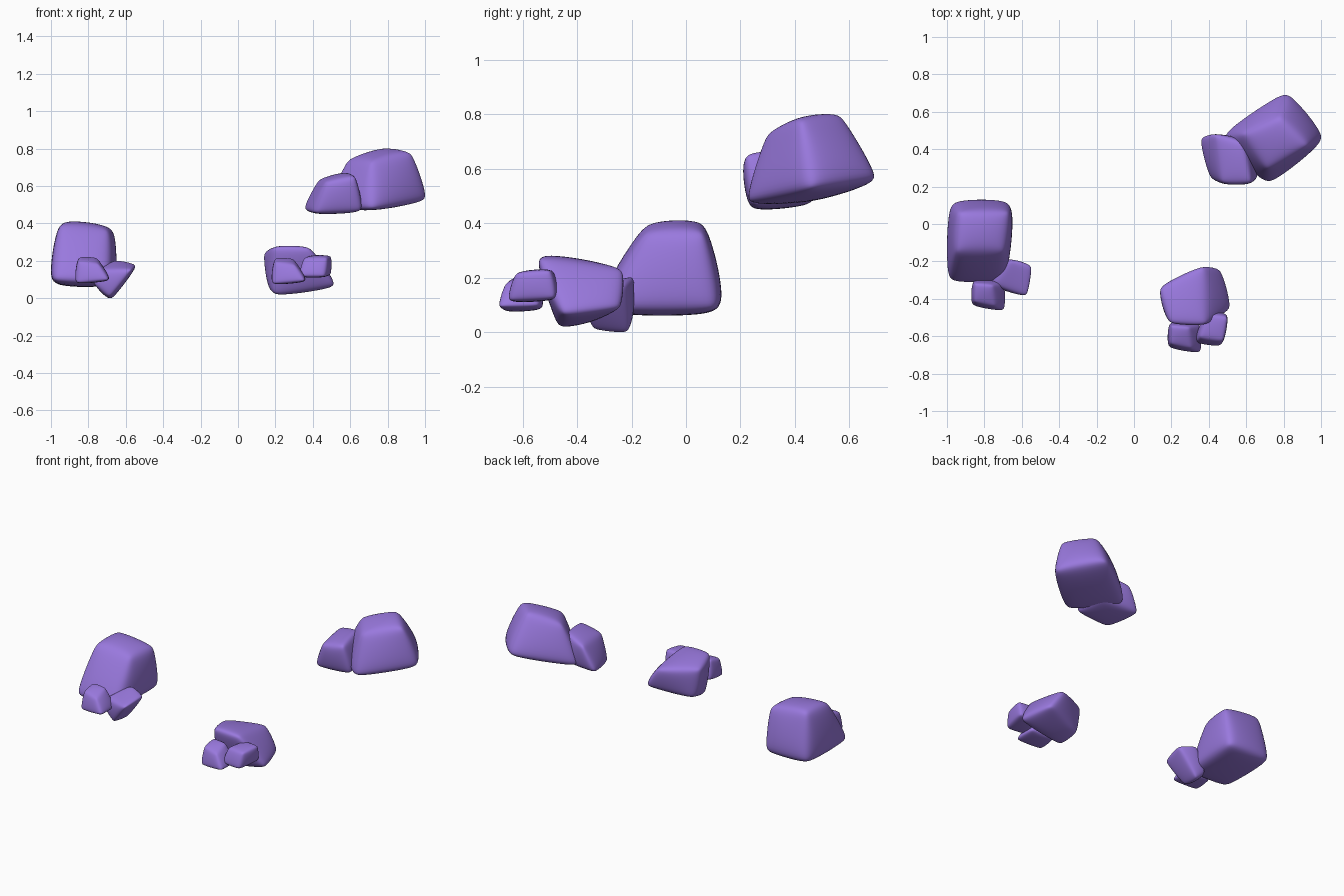
import bpy
from mathutils import Vector

default_cube = bpy.data.objects.get("Cube")
if default_cube:
    bpy.data.objects.remove(default_cube, do_unlink=True)

# Single violet stone colour
violet = bpy.data.materials.new("violet_stone")
violet.use_nodes = True
colour = (0.32, 0.19, 0.73, 1)
violet.diffuse_color = colour
violet.node_tree.nodes["Principled BSDF"].inputs["Base Color"].default_value = colour

BOX_FACES = [(3, 2, 1, 0), (4, 5, 6, 7), (0, 1, 5, 4),
             (1, 2, 6, 5), (2, 3, 7, 6), (3, 0, 4, 7)]


def bounds(points):
    """Smallest and largest coordinate on each axis."""
    axes = list(zip(*points))
    return Vector(map(min, axes)), Vector(map(max, axes))


def rock(name, bottom, top, offset=(0, 0, 0), rounding=14):
    """Rounded boulder from a skewed box; corners run front left, front right,
    back right, back left as seen from the front."""
    corners = [Vector(p) + Vector(offset) for p in bottom + top]
    mesh = bpy.data.meshes.new(name)
    mesh.from_pydata(corners, [], BOX_FACES)
    obj = bpy.data.objects.new(name, mesh)
    bpy.context.collection.objects.link(obj)

    bevel = obj.modifiers.new("cut_corners", "BEVEL")
    bevel.offset_type = "PERCENT"
    bevel.width_pct = rounding
    bevel.limit_method = "NONE"
    smooth = obj.modifiers.new("soften", "SUBSURF")
    smooth.levels = smooth.render_levels = 3

    # Apply the rounding, then bring each stone back to the extent of its box
    depsgraph = bpy.context.evaluated_depsgraph_get()
    rounded = bpy.data.meshes.new_from_object(obj.evaluated_get(depsgraph))
    obj.modifiers.clear()
    obj.data = rounded
    low, high = bounds(corners)
    new_low, new_high = bounds([v.co for v in rounded.vertices])
    for vert in rounded.vertices:
        for i in range(3):
            t = (vert.co[i] - new_low[i]) / (new_high[i] - new_low[i])
            vert.co[i] = low[i] + t * (high[i] - low[i])
    rounded.materials.clear()
    rounded.materials.append(violet)
    rounded.shade_smooth()


# Right cluster: tall boulder and wedge stone
rock("tall_boulder",
     bottom=[(-1, -.31, .07), (-.68, -.3, .06), (-.65, .13, .06), (-.99, .13, .06)],
     top=[(-.95, -.13, .4), (-.69, -.13, .37), (-.66, .06, .37), (-.94, .06, .41)])
rock("wedge_stone",
     bottom=[(-.77, -.31, .09), (-.69, -.33, .01), (-.68, -.21, 0), (-.73, -.2, .05)],
     top=[(-.75, -.31, .14), (-.57, -.38, .15), (-.55, -.22, .17), (-.66, -.19, .2)])

# Middle cluster: low boulder and block stone
rock("low_boulder",
     bottom=[(.18, -.46, .02), (.51, -.45, .07), (.44, -.25, .1), (.18, -.34, .06)],
     top=[(.2, -.52, .28), (.36, -.54, .28), (.36, -.23, .23), (.14, -.35, .25)])
rock("block_stone",
     bottom=[(.33, -.63, .11), (.47, -.65, .11), (.5, -.48, .12), (.39, -.47, .12)],
     top=[(.36, -.6, .22), (.48, -.62, .22), (.5, -.5, .23), (.4, -.49, .23)])

# Left cluster: large boulder and leaning stone
rock("large_boulder",
     bottom=[(.73, .23, .47), (1, .46, .52), (.82, .69, .56), (.49, .46, .48)],
     top=[(.72, .32, .73), (.91, .42, .78), (.78, .54, .8), (.62, .48, .74)])
rock("leaning_stone",
     bottom=[(.42, .23, .45), (.66, .24, .46), (.63, .44, .48), (.36, .46, .47)],
     top=[(.48, .21, .62), (.62, .21, .65), (.58, .43, .67), (.45, .48, .63)])

# Two matching pebbles, one beside each front cluster
for side, place in {"right": (-.87, -.46, .08), "middle": (.18, -.685, .075)}.items():
    rock(side + "_pebble",
         bottom=[(0, .03, 0), (.18, 0, .02), (.18, .15, .02), (.01, .16, .01)],
         top=[(.02, .05, .12), (.12, .03, .1), (.11, .13, .14), (.02, .14, .14)],
         offset=place)
